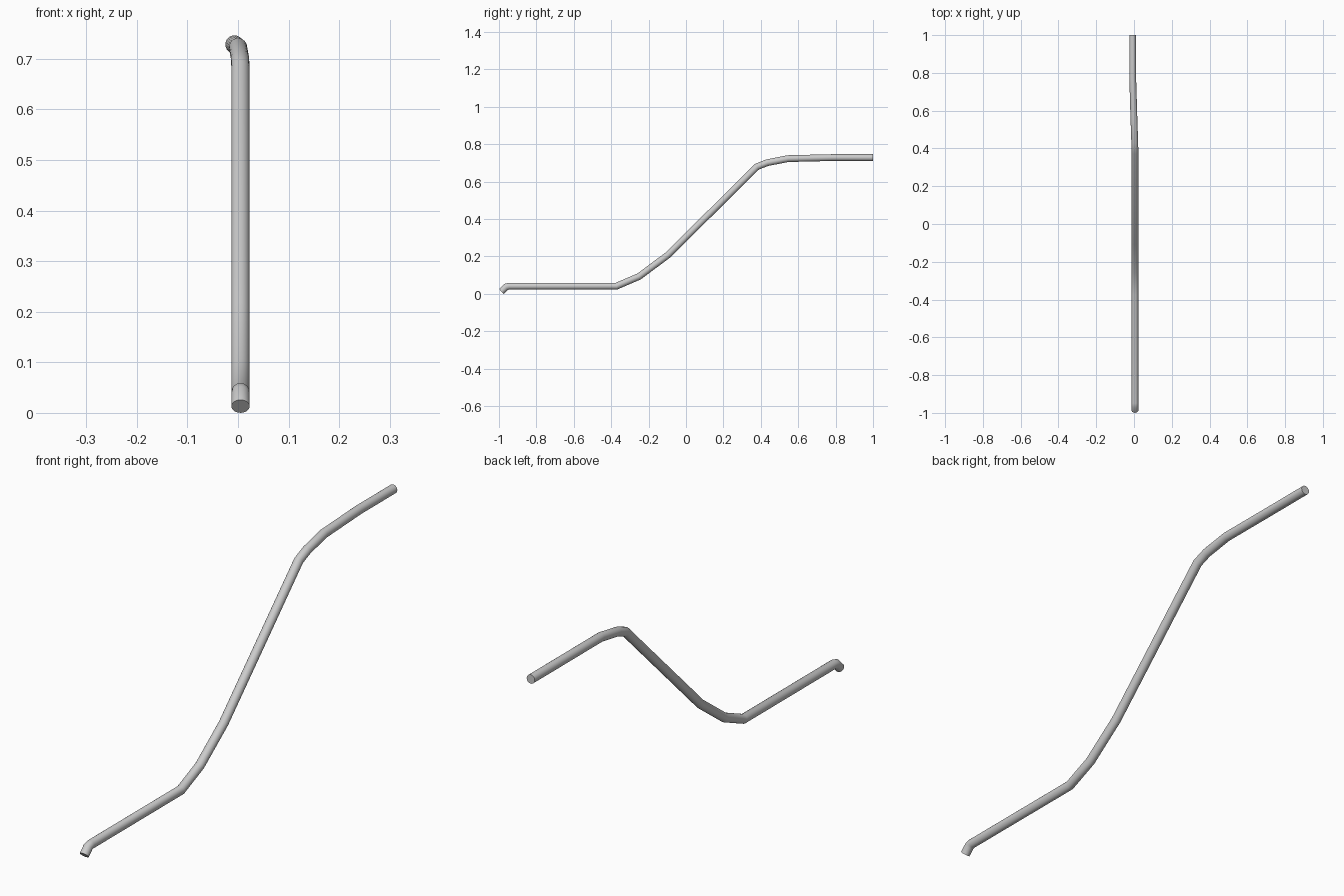
import bpy, bmesh, math
from mathutils import Vector

if "Cube" in bpy.data.objects:
    bpy.data.objects.remove(bpy.data.objects["Cube"])

RADIUS, SIDES = 0.018, 24

# Centre line of the bent rail, from the low front end to the high back end
path = [Vector(p) for p in [
    (0.005, -0.987, 0.013), (0.005, -0.963, 0.0365), (0.005, -0.947, 0.041),
    (0.005, -0.372, 0.041), (0.005, -0.251, 0.093), (0.005, -0.099, 0.206),
    (0.005, 0.380, 0.680), (0.004, 0.433, 0.701), (0.000, 0.545, 0.723),
    (-0.007, 0.780, 0.7285), (-0.007, 1.0, 0.7285)]]


def sweep_tube(name, pts):
    """Round tube with mitred joints and capped ends."""
    bm = bmesh.new()
    dirs = [(b - a).normalized() for a, b in zip(pts, pts[1:])]
    # First ring is square to the first segment
    side = Vector((1, 0, 0))
    up = dirs[0].cross(side).normalized()
    ring = []
    for i in range(SIDES):
        a = 2 * math.pi * i / SIDES
        ring.append(pts[0] + RADIUS * (math.cos(a) * side + math.sin(a) * up))
    rings = [[bm.verts.new(p) for p in ring]]
    # Slide each ring along its segment onto the next mitre plane
    for k in range(1, len(pts)):
        d = dirs[k - 1]
        n = d + dirs[k] if k < len(dirs) else d
        ring = [p + d * ((pts[k] - p).dot(n) / d.dot(n)) for p in ring]
        rings.append([bm.verts.new(p) for p in ring])
    for r, s in zip(rings, rings[1:]):
        for i in range(SIDES):
            j = (i + 1) % SIDES
            bm.faces.new((r[i], r[j], s[j], s[i]))
    bm.faces.new(rings[0][::-1])
    bm.faces.new(rings[-1])
    bmesh.ops.recalc_face_normals(bm, faces=bm.faces[:])
    mesh = bpy.data.meshes.new(name)
    bm.to_mesh(mesh)
    bm.free()
    obj = bpy.data.objects.new(name, mesh)
    bpy.context.collection.objects.link(obj)
    return obj


rail = sweep_tube("handrail_tube", path)
bpy.context.view_layer.objects.active = rail
rail.select_set(True)
bpy.ops.object.shade_smooth_by_angle(angle=math.radians(30))
